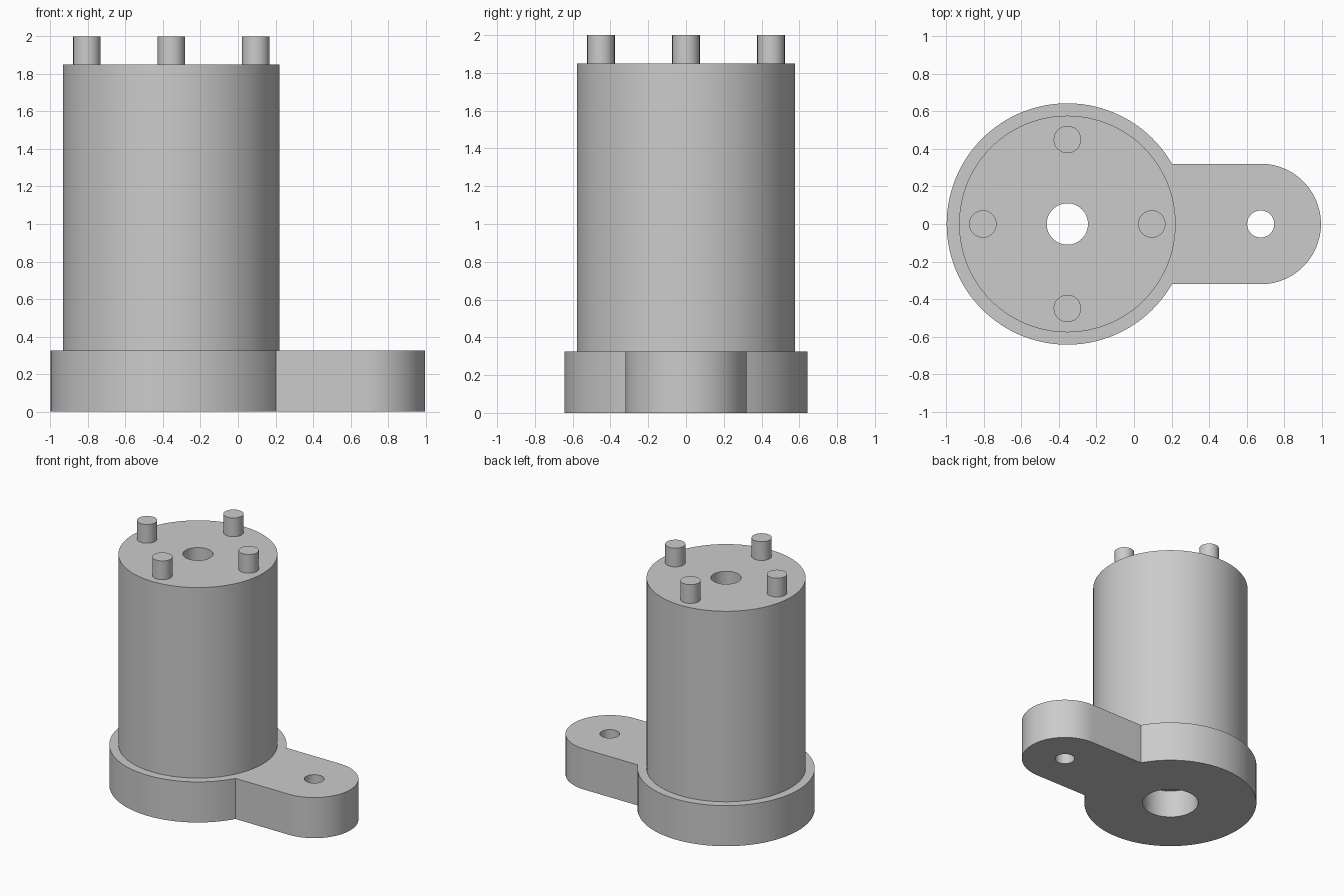
import bpy
import bmesh
from math import sin, cos, pi, asin, radians

cube = bpy.data.objects.get("Cube")
if cube:
    bpy.data.objects.remove(cube, do_unlink=True)

GREY = (0.6, 0.6, 0.6, 1.0)
grey = bpy.data.materials.new("plain grey")
grey.use_nodes = True
grey.diffuse_color = GREY
for node in grey.node_tree.nodes:
    if node.type == 'BSDF_PRINCIPLED':
        node.inputs["Base Color"].default_value = GREY

AXIS_X, LUG_X = -0.355, 0.675      # main axis and lug hole axis
BASE_R, LUG_R = 0.643, 0.321
BASE_TOP, BODY_TOP, PIN_TOP = 0.325, 1.85, 2.0


def arc(cx, cy, r, start, end, steps):
    return [(cx + r * cos(start + (end - start) * i / steps),
             cy + r * sin(start + (end - start) * i / steps))
            for i in range(steps + 1)]


def prism(name, outline, z0, z1):
    """Extrude a flat outline from z0 to z1."""
    bm = bmesh.new()
    face = bm.faces.new([bm.verts.new((x, y, z0)) for x, y in outline])
    top = bmesh.ops.extrude_face_region(bm, geom=[face], use_keep_orig=True)
    moved = [v for v in top["geom"] if isinstance(v, bmesh.types.BMVert)]
    bmesh.ops.translate(bm, verts=moved, vec=(0, 0, z1 - z0))
    bmesh.ops.recalc_face_normals(bm, faces=bm.faces[:])
    mesh = bpy.data.meshes.new(name)
    bm.to_mesh(mesh)
    bm.free()
    mesh.materials.append(grey)
    obj = bpy.data.objects.new(name, mesh)
    bpy.context.collection.objects.link(obj)
    return obj


def cylinder(name, cx, cy, r, z0, z1, sides=96):
    return prism(name, arc(cx, cy, r, 0, 2 * pi, sides)[:-1], z0, z1)


def drill(obj, cx, r, z0, z1):
    """Cut a round hole, then discard the cutter."""
    cutter = cylinder("hole_cutter", cx, 0, r, z0, z1, 64)
    cutter.hide_render = True
    mod = obj.modifiers.new("hole", 'BOOLEAN')
    mod.operation, mod.solver, mod.object = 'DIFFERENCE', 'EXACT', cutter
    bpy.context.view_layer.update()
    graph = bpy.context.evaluated_depsgraph_get()
    result = bpy.data.meshes.new_from_object(obj.evaluated_get(graph))
    obj.modifiers.clear()
    obj.data = result
    bpy.data.objects.remove(cutter, do_unlink=True)


# Base flange: large disc running into a round-ended lug
meet = asin(LUG_R / BASE_R)
outline = (arc(AXIS_X, 0, BASE_R, meet, 2 * pi - meet, 96)
           + arc(LUG_X, 0, LUG_R, -pi / 2, pi / 2, 48))
base = prism("base_flange", outline, 0, BASE_TOP)
drill(base, AXIS_X, 0.11, -0.1, 0.5)
drill(base, AXIS_X, 0.207, -0.1, 0.223)    # counterbore underneath
drill(base, LUG_X, 0.072, -0.1, 0.5)

# Main barrel with its through bore
body = cylinder("barrel", AXIS_X, 0, 0.577, BASE_TOP, BODY_TOP)
drill(body, AXIS_X, 0.11, 0, 2)

# Four pins around the top
parts = [base, body]
for i, side in enumerate(("left", "back", "right", "front")):
    a = i * pi / 2
    parts.append(cylinder(side + "_pin", AXIS_X + 0.45 * cos(a), 0.45 * sin(a),
                          0.073, BODY_TOP - 0.05, PIN_TOP, 48))

# Smooth round walls, sharp rims
bpy.ops.object.select_all(action='DESELECT')
for part in parts:
    part.select_set(True)
bpy.context.view_layer.objects.active = base
bpy.ops.object.shade_smooth_by_angle(angle=radians(30))
